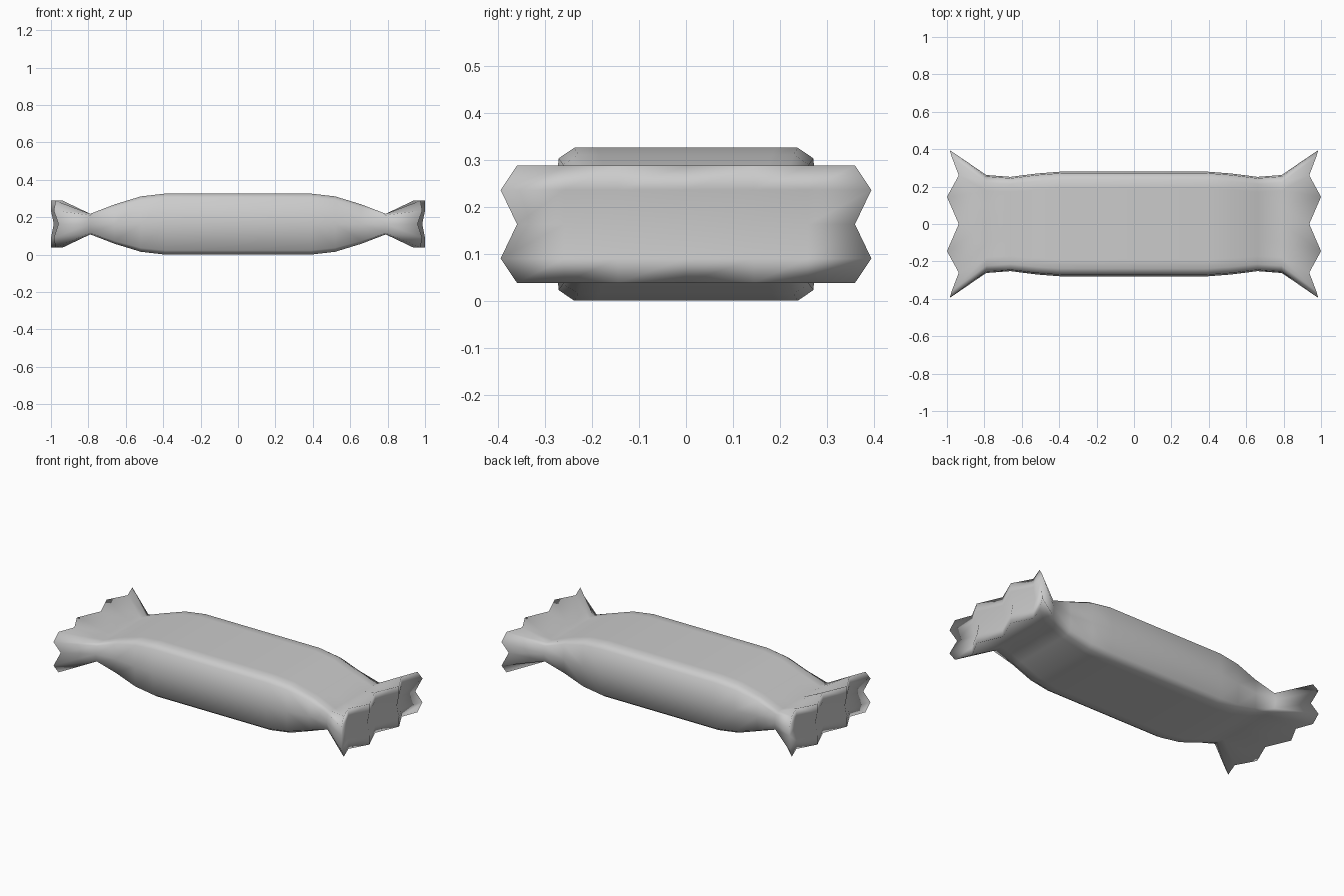
import bpy
import bmesh

cube = bpy.data.objects.get("Cube")
if cube:
    bpy.data.objects.remove(cube)

MID_Z = 0.163
COLS, ROWS = 7, 5

# Wrapper stations along +x: x, half width, half height
STATIONS = [(0.39, 0.28, 0.163), (0.52, 0.27, 0.148),
            (0.66, 0.252, 0.105), (0.79, 0.262, 0.055)]
# Pleated rim, from the centre column outwards
RIM_X = [0.937, 1.0, 0.937, 0.975]
RIM_Y = [0, 0.145, 0.26, 0.36]


def body_point(c, r, x, width, height):
    """Point on the rounded box section; c and r are signed grid steps."""
    y = [0, 0.36, 0.68, 0.85][abs(c)]
    z = [0, 0.5, 1][abs(r)]
    if abs(c) == 3 and abs(r) < 2:
        y, z = [(1, 0), (0.97, 0.86)][abs(r)]
    return (x, y * width * (1 if c > 0 else -1),
            MID_Z + z * height * (1 if r > 0 else -1))


def rim_point(c, r):
    """Point on the zigzag end, hollowed slightly along its middle row."""
    x, y = RIM_X[abs(c)], RIM_Y[abs(c)]
    if abs(c) == 3 and abs(r) == 1:
        x, y = 0.985, 0.395
    if r == 0:
        x -= 0.015
    z = [0, 0.073, 0.125][abs(r)]
    return (x, y * (1 if c > 0 else -1), MID_Z + z * (1 if r > 0 else -1))


# Ordered perimeter of the section grid
cs, rs = range(-3, 4), range(-2, 3)
loop = ([(c, -2) for c in cs] + [(3, r) for r in rs[1:]]
        + [(c, 2) for c in reversed(cs[:-1])]
        + [(-3, r) for r in reversed(rs[1:-1])])

bm = bmesh.new()


def bridge(a, b):
    for i in range(len(loop)):
        j = (i + 1) % len(loop)
        bm.faces.new((a[i], a[j], b[j], b[i]))


# Both halves share the same stations, mirrored in x
starts = []
for side in (1, -1):
    def add(p):
        return bm.verts.new((p[0] * side, p[1], p[2]))

    rings = [[add(body_point(c, r, *s)) for c, r in loop] for s in STATIONS]
    cap = {(c, r): add(rim_point(c, r)) for c in cs for r in rs}
    rings.append([cap[k] for k in loop])
    for a, b in zip(rings, rings[1:]):
        bridge(a, b)
    for c in cs[:-1]:
        for r in rs[:-1]:
            bm.faces.new((cap[c, r], cap[c + 1, r],
                          cap[c + 1, r + 1], cap[c, r + 1]))
    starts.append(rings[0])
bridge(starts[1], starts[0])
bmesh.ops.recalc_face_normals(bm, faces=bm.faces)
for f in bm.faces:
    f.smooth = True

mesh = bpy.data.meshes.new("candy_wrapper")
bm.to_mesh(mesh)
bm.free()
wrapper = bpy.data.objects.new("candy_wrapper", mesh)
bpy.context.collection.objects.link(wrapper)

# Plain grey wrapper
grey = bpy.data.materials.new("wrapper_grey")
grey.use_nodes = True
colour = (0.6, 0.6, 0.6, 1)
grey.diffuse_color = colour
grey.node_tree.nodes["Principled BSDF"].inputs["Base Color"].default_value = colour
mesh.materials.append(grey)
